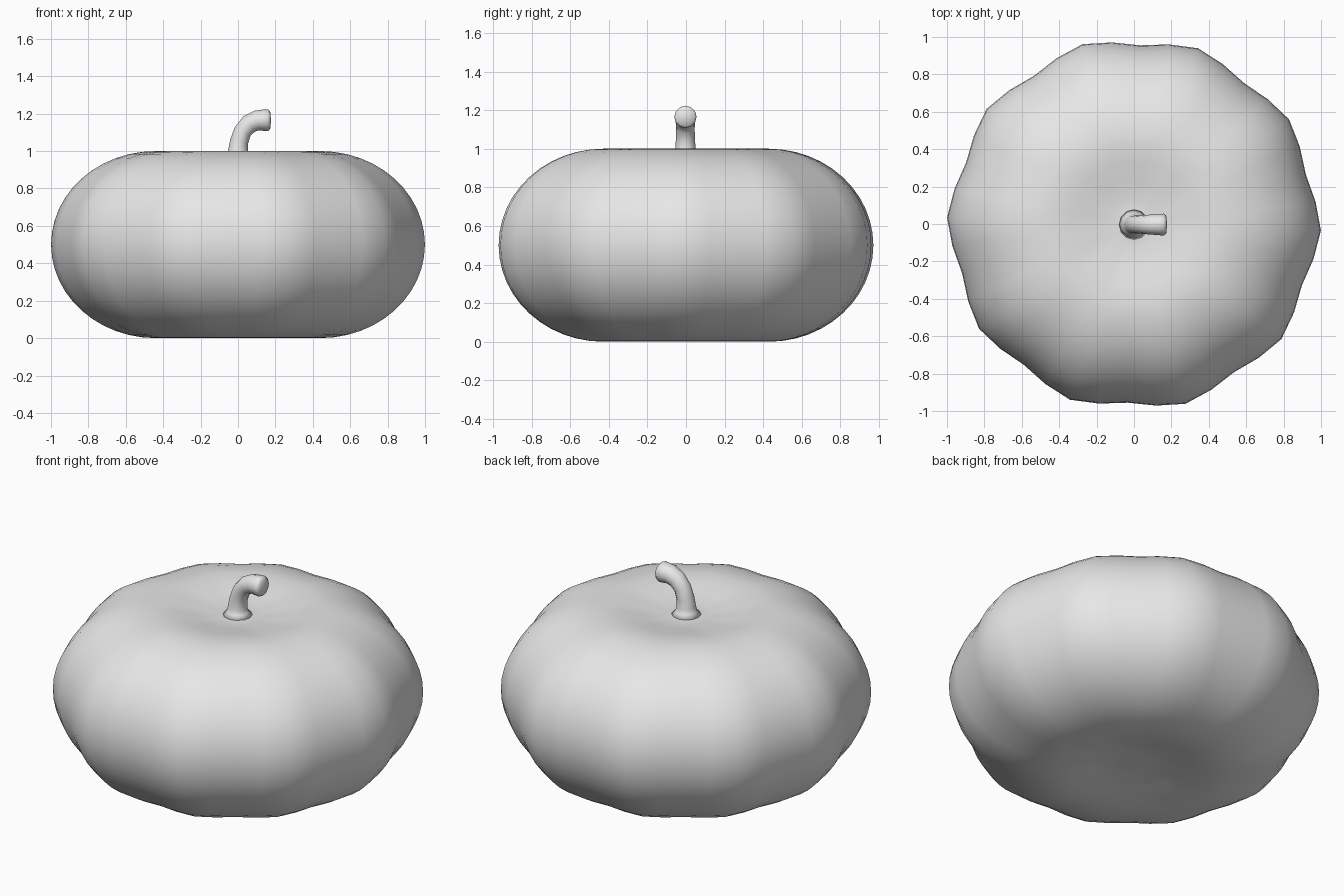
import bpy, bmesh, math
from mathutils import Vector

cube = bpy.data.objects.get("Cube")
if cube:
    bpy.data.objects.remove(cube, do_unlink=True)

grey = bpy.data.materials.new("plain grey")
grey.use_nodes = True
colour = (0.8, 0.8, 0.8, 1)
grey.diffuse_color = colour
grey.node_tree.nodes["Principled BSDF"].inputs["Base Color"].default_value = colour


def skin(name, rings, start, end):
    """Skin closed rings of points, closing both ends with a fan to a pole."""
    bm = bmesh.new()
    loops = [[bm.verts.new(p) for p in ring] for ring in rings]
    n = len(loops[0])
    for a, b in zip(loops, loops[1:]):
        for i in range(n):
            j = (i + 1) % n
            bm.faces.new((a[i], a[j], b[j], b[i]))
    for pole, loop in ((start, loops[0]), (end, loops[-1])):
        tip = bm.verts.new(pole)
        for i in range(n):
            bm.faces.new((tip, loop[i], loop[(i + 1) % n]))
    bmesh.ops.recalc_face_normals(bm, faces=bm.faces)
    mesh = bpy.data.meshes.new(name)
    bm.to_mesh(mesh)
    bm.free()
    mesh.materials.append(grey)
    obj = bpy.data.objects.new(name, mesh)
    bpy.context.collection.objects.link(obj)
    bpy.ops.object.select_all(action="DESELECT")
    obj.select_set(True)
    bpy.context.view_layer.objects.active = obj
    bpy.ops.object.shade_smooth()
    return obj


# Ribbed body: rounded side profile with shallow dimples above and below
LOBES, SEGMENTS, STEPS = 10, 40, 24
CORE, BULGE, HALF = 0.44, 0.56, 0.5
dimple = [(0.07, 0.955), (0.14, 0.955), (0.24, 0.97), (0.34, 0.988)]
side = []
for k in range(STEPS + 1):
    t = math.pi * (0.5 - k / STEPS)
    side.append((CORE + BULGE * math.cos(t), HALF + HALF * math.sin(t)))
profile = dimple + side + [(r, 1 - z) for r, z in reversed(dimple)]


def body_ring(r, z):
    ring = []
    for i in range(SEGMENTS):
        angle = math.tau * i / SEGMENTS
        rib = 0.978 + 0.022 * math.cos(LOBES * angle)
        angle -= math.radians(2)
        ring.append((r * rib * math.cos(angle), r * rib * math.sin(angle), z))
    return ring


skin("pumpkin_body", [body_ring(r, z) for r, z in profile],
     (0, 0, 0.965), (0, 0, 0.045))

# Bent stem: (x, z, radius) stations, flared at the foot and knobbed at the tip
stations = [(0, 0.95, 0.085), (0, 0.975, 0.06), (0, 1.0, 0.053), (0.006, 1.05, 0.049),
            (0.025, 1.105, 0.048), (0.06, 1.145, 0.051), (0.1, 1.163, 0.054),
            (0.135, 1.165, 0.057), (0.16, 1.165, 0.058), (0.172, 1.165, 0.048)]
SIDES = 12
stem_rings = []
for k, (x, z, radius) in enumerate(stations):
    before, after = stations[max(k - 1, 0)], stations[min(k + 1, len(stations) - 1)]
    along = Vector((after[0] - before[0], 0, after[1] - before[1])).normalized()
    across = Vector((0, 1, 0))
    up = along.cross(across)
    centre = Vector((x, -0.003, z))
    stem_rings.append([centre + radius * (math.cos(a) * across + math.sin(a) * up)
                       for a in (math.tau * i / SIDES for i in range(SIDES))])
skin("stem", stem_rings, (0, 0, 0.94), (0.177, -0.003, 1.165))
